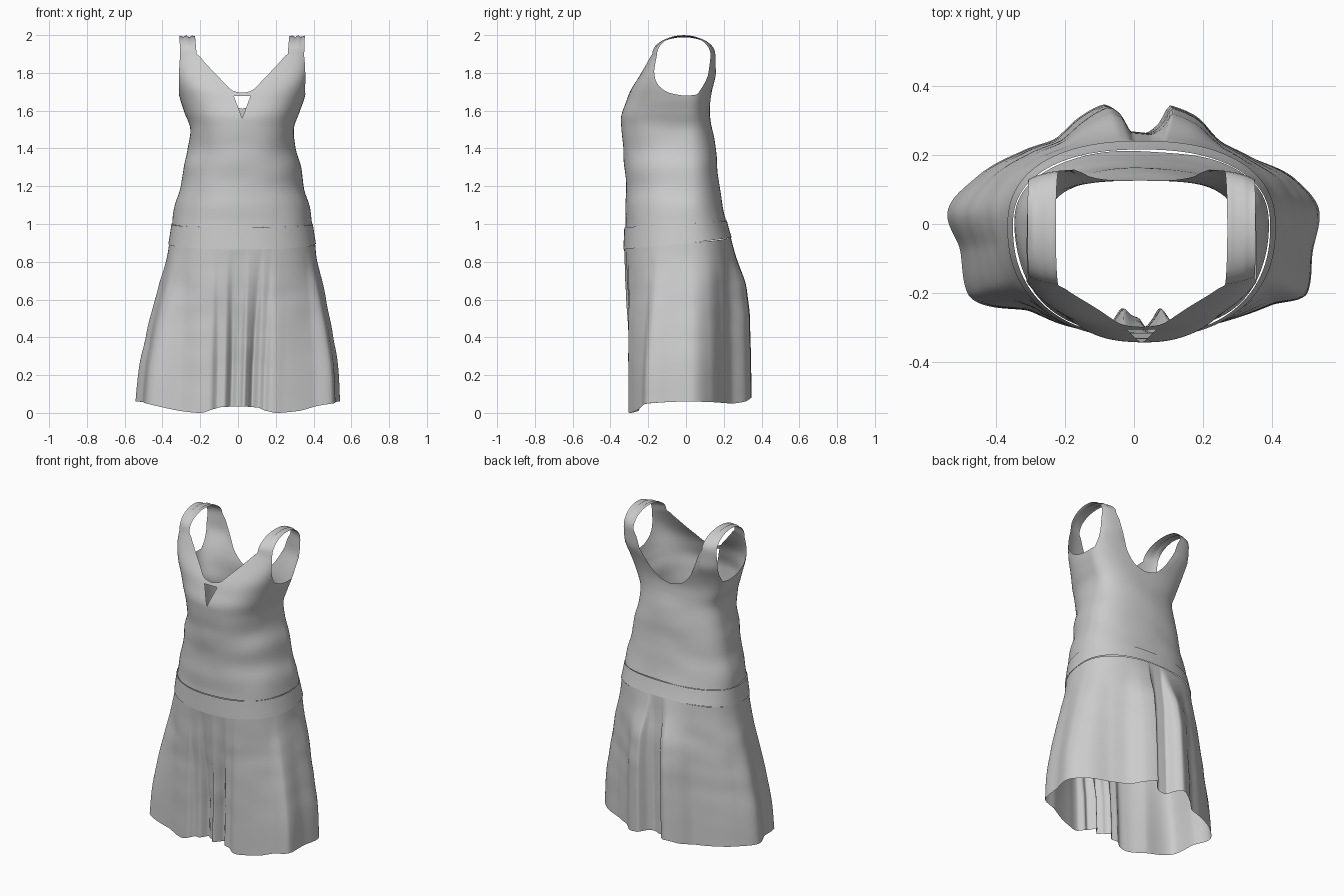
import bpy, bmesh
from math import sin, cos, pi, atan2, hypot, degrees
from mathutils import Vector, noise

if "Cube" in bpy.data.objects:
    bpy.data.objects.remove(bpy.data.objects["Cube"])


def curve(pts, x):
    """Monotone cubic through (x, y) control points."""
    if x <= pts[0][0]:
        return pts[0][1]
    if x >= pts[-1][0]:
        return pts[-1][1]
    i = max(k for k in range(len(pts) - 1) if pts[k][0] <= x)
    slope = lambda k: (pts[k + 1][1] - pts[k][1]) / (pts[k + 1][0] - pts[k][0])

    def tangent(k):
        if k == 0 or k == len(pts) - 1:
            return slope(min(k, len(pts) - 2))
        a, b = slope(k - 1), slope(k)
        return 0 if a * b <= 0 else 2 * a * b / (a + b)
    h = pts[i + 1][0] - pts[i][0]
    t = (x - pts[i][0]) / h
    return ((2*t**3 - 3*t*t + 1) * pts[i][1] + (t**3 - 2*t*t + t) * h * tangent(i)
            + (3*t*t - 2*t**3) * pts[i + 1][1] + (t**3 - t*t) * h * tangent(i + 1))


# Body profiles by height: half width, front depth, back depth, squareness
WIDTH = [(.86, .392), (1, .37), (1.1, .356), (1.2, .325), (1.3, .312), (1.4, .285),
         (1.5, .277), (1.6, .307), (1.66, .328), (1.8, .36), (1.9, .378)]
FRONT = [(.86, .328), (1, .322), (1.2, .318), (1.4, .333), (1.55, .343), (1.65, .315),
         (1.7, .297), (1.8, .238), (1.9, .187)]
BACK = [(.86, .26), (1, .217), (1.2, .176), (1.4, .157), (1.6, .126), (1.7, .14),
        (1.8, .162), (1.9, .162)]
SQUARE = [(.9, 2.3), (1.4, 2.3), (1.55, 2.5), (1.65, 2.7), (1.8, 4)]
# Upper edge by angle from the front: neckline, strap, armhole, strap, back scoop
TOP = [(0, 1.695), (4, 1.698), (9, 1.708), (17, 1.76), (24, 1.815), (30, 1.868), (33.5, 1.9),
       (47.25, 1.89), (51, 1.82), (58, 1.755), (66, 1.715), (75, 1.692), (90, 1.68),
       (112, 1.685), (123, 1.73), (129, 1.8), (132.75, 1.89), (146.5, 1.9), (151, 1.79),
       (157, 1.69), (167, 1.63), (180, 1.61)]
CX = .022


def body(phi, z, out=0):
    """Point on the body at angle phi (0 = front), pushed outward by out."""
    n = curve(SQUARE, z)
    s, c = sin(phi), cos(phi)
    r = (abs(s)**n + abs(c)**n) ** (-1 / n)
    w = curve(WIDTH, z) + out
    d = curve(FRONT if c > 0 else BACK, z) + out
    return Vector((CX + w * s * r, -d * c * r, z))


def belt_top(phi):
    return 1.0 - .018 * cos(phi)


def belt_low(phi):
    return .897 - .032 * cos(phi)


def wrinkle(p, amp):
    q = noise.noise(Vector((p.x * 5, p.y * 5, p.z * 9)))
    return p + Vector((p.x, p.y, 0)).normalized() * q * amp


def sheet(bm, rows):
    """Skin closed rows of points with quads; returns the vertex rows."""
    vs = [[bm.verts.new(p) for p in row] for row in rows]
    n = len(rows[0])
    for a, b in zip(vs, vs[1:]):
        for i in range(n):
            j = (i + 1) % n
            bm.faces.new((a[i], a[j], b[j], b[i]))
    return vs


def finish(bm, name):
    bmesh.ops.recalc_face_normals(bm, faces=bm.faces)
    for f in bm.faces:
        f.smooth = True
    me = bpy.data.meshes.new(name)
    bm.to_mesh(me)
    bm.free()
    bpy.context.collection.objects.link(bpy.data.objects.new(name, me))


# Bodice
N = 160
angles = [2 * pi * i / N for i in range(N)]
tops = [curve(TOP, 360 * min(i, N - i) / N) for i in range(N)]
rows = []
for k in range(25):
    rows.append([wrinkle(body(a, z), .006) for a in angles
                 for z in [belt_top(a) + (1.54 - belt_top(a)) * k / 24]])
for k in range(1, 17):
    rows.append([wrinkle(body(a, z), .006 * (1 - k / 16)) for a, t in zip(angles, tops)
                 for z in [1.54 + (t - 1.54) * k / 16]])
bm = bmesh.new()
rim = sheet(bm, rows)[-1]

# Shoulder straps, bridging front and back columns of the rim
for side in (1, -1):
    cols = range(15, 22)
    front = [rim[side * i % N] for i in cols]
    back = [rim[side * (80 - i) % N] for i in cols]
    K = 16
    prev = front
    for k in range(1, K + 1):
        t = k / K
        if k == K:
            row = back
        else:
            row = []
            for j, (f, b) in enumerate(zip(front, back)):
                p = f.co.lerp(b.co, (1 - cos(pi * t)) / 2)
                p.x += side * (.008 - .004 * j / 6) * sin(pi * t)
                p.z += (1.994 - p.z) * sin(pi * t) ** .95
                p.z += .006 * sin(j * 2.5) * sin(pi * t)
                row.append(bm.verts.new(p))
        for j in range(6):
            bm.faces.new((prev[j], prev[j + 1], row[j + 1], row[j]))
        prev = row

# Keyhole under the neckline
tip, hw, hi = 1.56, .044, 1.677
slope = hw / (hi - tip)
planes = [((CX, 0, hi), (0, 0, 1)),
          ((CX, 0, tip), (1, 0, -slope)), ((CX, 0, tip), (-1, 0, -slope))]
for co, no in planes:
    near = [f for f in bm.faces if f.calc_center_median().y < -.2
            and abs(f.calc_center_median().x - CX) < .08
            and 1.52 < f.calc_center_median().z < 1.72]
    geom = set(near) | {e for f in near for e in f.edges} | {v for f in near for v in f.verts}
    bmesh.ops.bisect_plane(bm, geom=list(geom), plane_co=co, plane_no=no, dist=1e-5)
hole = [f for f in bm.faces if f.calc_center_median().y < -.2 and all(
    (f.calc_center_median() - Vector(co)).dot(Vector(no)) < 0 for co, no in planes)]
bmesh.ops.delete(bm, geom=hole, context='FACES')
finish(bm, "bodice")

# Flat waistband, barely proud of the cloth
bm = bmesh.new()
rows = []
for t in (0, .25, .5, .75, 1):
    rows.append([body(a, belt_low(a) + (belt_top(a) - belt_low(a)) * t, .004) for a in angles])
sheet(bm, rows)
finish(bm, "waistband")

# Skirt: hem outline with front pleats and two back lobes
HEM = [(0.01, -.275), (.03, -.3), (.05, -.28), (.075, -.245), (.11, -.29), (.135, -.28), (.17, -.303),
       (.25, -.287), (.4, -.236), (.505, -.2), (.52, -.08), (.54, .03), (.47, .13),
       (.34, .195), (.24, .25), (.17, .32), (.105, .345), (.07, .29), (.03, .265),
       (-.02, .27), (-.055, .33), (-.09, .347), (-.16, .31), (-.22, .255), (-.32, .215),
       (-.46, .135), (-.543, .03), (-.505, -.08), (-.485, -.2), (-.3, -.255), (-.2, -.295),
       (-.145, -.303), (-.11, -.28), (-.075, -.29), (-.035, -.245), (-.012, -.265)]
polar = sorted((degrees(atan2(x, -y)) % 360, hypot(x, y)) for x, y in HEM)
polar = [(polar[-1][0] - 360, polar[-1][1])] + polar + [(polar[0][0] + 360, polar[0][1])]
HEM_Z = [(0, .035), (18, .03), (34, .0), (50, .01), (68, .05), (90, .06), (135, .05),
         (150, .06), (165, .08), (180, .065)]
FLARE = [(0, 0), (.09, .07), (.33, .39), (.57, .69), (.82, .93), (1, 1)]
FLARE_BACK = [(0, 0), (.09, .2), (.33, .8), (.57, .95), (1, 1)]
M = 320
rows = [[] for _ in range(41)]
for i in range(M):
    a = 2 * pi * i / M
    z0 = belt_low(a) + .002
    hem_r = curve(polar, 360 * i / M)
    hem_z = curve(HEM_Z, 360 * min(i, M - i) / M)
    d = curve(FRONT if cos(a) > 0 else BACK, z0)
    w = curve(WIDTH, z0)
    top_r = (abs(sin(a) / w)**2.3 + abs(cos(a) / d)**2.3) ** (-1 / 2.3)
    back_mix = max(0, -cos(a)) ** 1.5
    pleat = max(0, cos(a)) ** 6
    for k in range(41):
        t = k / 40
        f = curve(FLARE, t) * (1 - back_mix) + curve(FLARE_BACK, t) * back_mix
        # front pleats open sooner than the side flare
        f = f * (1 - pleat) + min(1, t * 1.4) * pleat
        r = top_r + (hem_r - top_r) * f
        p = Vector((CX * (1 - t) + r * sin(a), -r * cos(a), z0 + (hem_z - z0) * t))
        rows[k].append(wrinkle(p, .008 * min(1, 4 * t) * (1 - t)))
bm = bmesh.new()
sheet(bm, rows)
finish(bm, "skirt")
